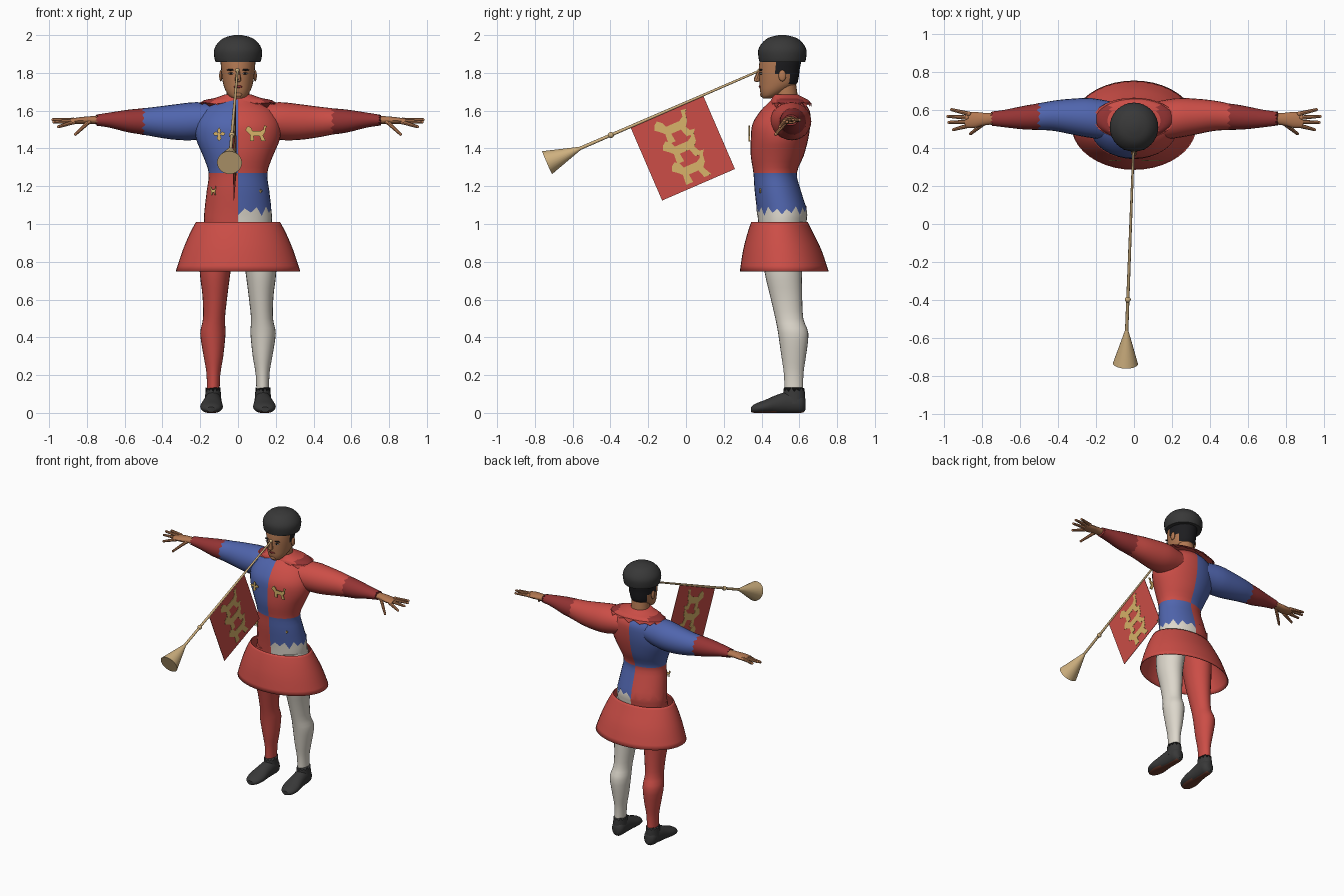
import bpy, bmesh, math
from mathutils import Matrix, Vector

default_cube = bpy.data.objects.get("Cube")
if default_cube:
    bpy.data.objects.remove(default_cube, do_unlink=True)

COLOURS = {
    "red_cloth": (.60, .075, .062), "dark_red_cloth": (.30, .034, .034),
    "blue_cloth": (.08, .13, .42), "white_hose": (.72, .68, .60),
    "black_felt": (.04, .04, .04), "skin": (.45, .19, .085),
    "hair": (.012, .012, .014), "gold": (.68, .45, .14),
    "brass": (.64, .45, .22), "sole_brown": (.15, .045, .026),
}
MATERIALS = {}
for label, rgb in COLOURS.items():
    material = bpy.data.materials.new(label)
    material.use_nodes = True
    material.diffuse_color = (*rgb, 1)
    material.node_tree.nodes["Principled BSDF"].inputs["Base Color"].default_value = (*rgb, 1)
    MATERIALS[label] = material
parts = []


def finish(name, bm, paint):
    """Turn a bmesh into an object; paint is a colour name or a rule on a face."""
    bmesh.ops.recalc_face_normals(bm, faces=bm.faces)
    mesh = bpy.data.meshes.new(name)
    slots = []
    for face in bm.faces:
        label = paint if isinstance(paint, str) else paint(face)
        if label not in slots:
            slots.append(label)
            mesh.materials.append(MATERIALS[label])
        face.material_index = slots.index(label)
        face.smooth = True
    bm.to_mesh(mesh)
    bm.free()
    obj = bpy.data.objects.new(name, mesh)
    bpy.context.scene.collection.objects.link(obj)
    parts.append(obj)
    return obj


def smooth_rings(rings, steps):
    """Catmull-Rom interpolation between the given sections."""
    result = []
    for k in range(len(rings) - 1):
        a, b, c, d = (rings[max(0, min(j, len(rings) - 1))] for j in range(k - 1, k + 3))
        for s in range(steps):
            t = s / steps
            result.append([q + .5 * t * (r - p + t * (2*p - 5*q + 4*r - w + t * (3*(q - r) + w - p)))
                           for p, q, r, w in zip(a, b, c, d)])
    return result + [list(rings[-1])]


def loft(name, axis, rings, paint, count=32, steps=3, caps=True, zigzag=None, floor=False):
    """Skin elliptical sections (along, centre, centre, radius, radius) on an axis."""
    bm = bmesh.new()
    levels, rows = smooth_rings(rings, steps), []
    for along, c1, c2, r1, r2 in levels:
        row = []
        for i in range(count):
            angle = math.tau * i / count
            p, q = c1 + r1 * math.cos(angle), c2 + r2 * math.sin(angle)
            t = along
            for level, depth in (zigzag or {}).items():
                if abs(level - along) < .001:
                    t += depth * (1 if i % 2 else -1) * (1 + .5 * math.sin(i * 5))
            co = Vector({"X": (t, p, q), "Y": (p, t, q), "Z": (p, q, t)}[axis])
            if floor:
                co.z = max(co.z, 0)
            row.append(bm.verts.new(co))
        rows.append(row)
    station = {}
    for k in range(len(rows) - 1):
        for i in range(count):
            j = (i + 1) % count
            face = bm.faces.new((rows[k][i], rows[k][j], rows[k+1][j], rows[k+1][i]))
            station[face] = (levels[k][0] + levels[k+1][0]) / 2
    if caps:
        for row, level in ((rows[0], levels[0]), (rows[-1], levels[-1])):
            station[bm.faces.new(row)] = level[0]
    rule = paint if isinstance(paint, str) else lambda f: paint(station[f], f.calc_center_median(), f.normal)
    return finish(name, bm, rule)


def rod(bm, a, b, r1, r2, count=12):
    """Add a tapered rod between two points."""
    a, b = Vector(a), Vector(b)
    turn = (b - a).to_track_quat('Z', 'Y').to_matrix().to_4x4()
    bmesh.ops.create_cone(bm, cap_ends=True, segments=count, radius1=r1, radius2=r2,
                          depth=(b - a).length, matrix=Matrix.Translation((a + b) / 2) @ turn)


def ball(bm, centre, size):
    bmesh.ops.create_uvsphere(bm, u_segments=14, v_segments=9, radius=1,
                              matrix=Matrix.Translation(centre) @ Matrix.Diagonal((*size, 1)))


def plate(name, outline, matrix, size, paint, thickness=.006):
    """Extrude a flat outline into a thin plate centred on its plane."""
    bm = bmesh.new()
    base = bm.faces.new([bm.verts.new((x * size, y * size, -thickness / 2)) for x, y in outline])
    extruded = bmesh.ops.extrude_face_region(bm, geom=[base])["geom"]
    bmesh.ops.translate(bm, vec=(0, 0, thickness),
                        verts=[v for v in extruded if isinstance(v, bmesh.types.BMVert)])
    bm.transform(matrix)
    finish(name, bm, paint)


# Quartered torso with a ragged tunic hem over the hose
def torso_colour(z, centre, normal):
    right = centre.x < 0
    if z > 1.27:
        return "blue_cloth" if right else "red_cloth"
    if z > 1.07:
        return "red_cloth" if right else "blue_cloth"
    return "red_cloth" if right else "white_hose"


loft("torso", "Z", [(.9, 0, .51, .17, .12), (1.01, 0, .51, .18, .128), (1.07, 0, .508, .178, .132),
     (1.18, 0, .485, .165, .122), (1.27, 0, .472, .155, .115), (1.36, 0, .483, .185, .14),
     (1.45, 0, .495, .222, .152), (1.53, 0, .505, .225, .153), (1.6, 0, .525, .19, .13),
     (1.645, 0, .53, .12, .09), (1.67, 0, .525, .07, .065)], torso_colour, zigzag={1.07: .018})

# Ragged shoulder collar
loft("collar", "Z", [(1.63, 0, .555, .215, .11), (1.655, 0, .55, .18, .1), (1.668, 0, .54, .12, .085),
     (1.685, 0, .525, .072, .068)],
     lambda z, c, n: "dark_red_cloth" if abs(c.x) > .13 else "red_cloth", zigzag={1.63: .01})

# Flared skirt
skirt = loft("skirt", "Z", [(.75, 0, .52, .33, .235), (.86, 0, .51, .293, .208),
             (.95, 0, .5, .255, .175), (1.01, 0, .495, .223, .15)], "red_cloth", count=40, caps=False)
shell = skirt.modifiers.new("cloth_thickness", 'SOLIDIFY')
shell.thickness = .006

for side, sign in (("left", 1), ("right", -1)):
    # Sleeve with darker forearm
    upper = "red_cloth" if sign > 0 else "blue_cloth"
    sleeve = [(.1, .54, 1.55, .1, .085), (.22, .557, 1.545, .105, .1), (.32, .565, 1.54, .095, .095),
              (.42, .57, 1.54, .08, .082), (.5, .565, 1.543, .07, .07), (.58, .56, 1.545, .062, .06),
              (.68, .555, 1.55, .046, .04), (.75, .555, 1.55, .037, .029)]
    loft(side + "_arm", "X", [(sign * r[0], *r[1:]) for r in sleeve],
         lambda x, c, n: upper if abs(x) < .5 else "dark_red_cloth", count=24,
         zigzag={sign * .5: .008, sign * .75: .006})

    # Hand with spread fingers
    palm = [(.73, .555, 1.55, .03, .022), (.79, .552, 1.55, .033, .02),
            (.84, .548, 1.547, .042, .018), (.89, .546, 1.545, .038, .013)]
    loft(side + "_palm", "X", [(sign * r[0], *r[1:]) for r in palm], "skin", count=16)
    bm = bmesh.new()
    fingers = [(.87, .58, 1.55, .96, .602, 1.55), (.88, .56, 1.55, .98, .567, 1.552),
               (.88, .537, 1.545, .975, .535, 1.54), (.87, .518, 1.54, .95, .497, 1.515),
               (.79, .53, 1.54, .86, .475, 1.475)]
    for ax, ay, az, bx, by, bz in fingers:
        root, tip = Vector((sign * ax, ay, az)), Vector((sign * bx, by, bz))
        rod(bm, root, tip, .012, .008, 8)
        ball(bm, root, [.013] * 3)
        ball(bm, tip, [.008] * 3)
    finish(side + "_fingers", bm, "skin")

    # Leg in its own hose colour
    leg = [(1, .09, .51, .085, .115), (.88, .11, .515, .09, .112), (.75, .121, .515, .082, .1),
           (.62, .122, .53, .066, .085), (.5, .127, .547, .058, .074), (.42, .133, .568, .067, .08),
           (.3, .13, .57, .052, .065), (.2, .13, .57, .036, .051), (.07, .132, .572, .034, .05)]
    loft(side + "_leg", "Z", [(z, sign * x, *rest) for z, x, *rest in leg],
         "white_hose" if sign > 0 else "red_cloth", count=24)

    # Shoe, brown underneath, and its ragged cuff
    shoe = [(.632, .13, .045, .018, .03), (.61, .13, .05, .042, .052), (.55, .132, .055, .046, .06),
            (.48, .136, .045, .052, .05), (.42, .14, .033, .06, .036), (.37, .142, .024, .048, .026),
            (.345, .143, .018, .022, .014)]
    loft(side + "_shoe", "Y", [(y, sign * x, *rest) for y, x, *rest in shoe],
         lambda y, c, n: "sole_brown" if c.z < .006 else "black_felt", count=24, floor=True)
    cuff = [(.05, .132, .57, .046, .06), (.09, .132, .572, .042, .058), (.122, .132, .572, .04, .056)]
    loft(side + "_shoe_cuff", "Z", [(z, sign * x, *rest) for z, x, *rest in cuff],
         "black_felt", count=24, zigzag={.122: .009})


# Neck, head with cropped hair, and face details
def head_colour(z, centre, normal):
    behind = centre.y > .545 and z > 1.745
    temple = z > 1.79 and centre.y > .47
    return "hair" if behind or temple else "skin"


loft("neck", "Z", [(1.6, 0, .53, .07, .065), (1.67, 0, .53, .062, .062), (1.76, 0, .52, .06, .06)],
     "skin", count=24)
loft("head", "Z", [(1.665, 0, .427, .022, .02), (1.677, 0, .442, .045, .042), (1.705, 0, .465, .065, .073),
     (1.74, 0, .487, .078, .098), (1.78, 0, .492, .085, .105), (1.82, 0, .494, .089, .108),
     (1.87, 0, .5, .092, .11), (1.92, 0, .5, .08, .1)], head_colour)
bm = bmesh.new()
rod(bm, (0, .374, 1.762), (0, .39, 1.815), .017, .008, 8)
ball(bm, (0, .376, 1.762), (.017, .016, .011))
ball(bm, (0, .404, 1.685), (.022, .012, .014))
for sign in (1, -1):
    ball(bm, (sign * .091, .51, 1.785), (.009, .02, .03))
finish("nose_chin_and_ears", bm, "skin")
for label, z, width, height, colour in (("eyes", 1.797, .012, .006, "hair"),
                                        ("eye_whites", 1.797, .016, .004, "white_hose"),
                                        ("eyebrows", 1.816, .024, .005, "hair")):
    bm = bmesh.new()
    for sign in (1, -1):
        ball(bm, (sign * .037, .397, z), (width, .009, height))
    finish(label, bm, colour)
bm = bmesh.new()
ball(bm, (0, .394, 1.727), (.024, .009, .007))
finish("lips", bm, "dark_red_cloth")

# Rounded felt hat
loft("hat", "Z", [(1.858, 0, .51, .119, .121), (1.88, 0, .51, .125, .126), (1.92, 0, .51, .127, .128),
     (1.955, 0, .51, .11, .11), (1.985, 0, .51, .075, .075), (2, 0, .51, .02, .02)], "black_felt")

# Long trumpet with knob and closed bell
mouth, end = Vector((-.003, .39, 1.812)), Vector((-.045, -.735, 1.325))
neck_point, knob = mouth.lerp(end, .845), mouth.lerp(end, .7)
bm = bmesh.new()
rod(bm, mouth, neck_point, .006, .009)
rod(bm, mouth, mouth.lerp(end, .012), .013, .006)
rod(bm, neck_point, end, .009, .066, 28)
ball(bm, knob, [.016] * 3)
finish("trumpet", bm, "brass")

# Emblem outlines: a walking beast and a three-petalled flower
beast = [(-1, .3), (-.9, .55), (-.7, .7), (-.45, .5), (-.35, .25), (.4, .25), (.65, .4), (.7, .75),
         (1, .7), (.85, .5), (.8, .1), (.6, -.15), (.85, -.65), (.45, -.65), (.3, -.2), (-.25, -.2),
         (-.2, -.65), (-.6, -.65), (-.55, -.1), (-.75, .1)]
petal = [(0, 1), (.25, .6), (.14, .12), (.45, .4), (.85, .15), (.7, -.2), (.2, -.12), (.32, -.6), (0, -1)]
flower = petal + [(-x, y) for x, y in petal[-2:0:-1]]

# Banner hanging from the trumpet, with three beasts showing on both sides
along = (mouth - end).normalized()
face_normal = along.cross(Vector((0, 0, 1))).normalized()
down = along.cross(face_normal).normalized()
if down.z > 0:
    down = -down
frame = Matrix((along, -down, along.cross(-down))).transposed().to_4x4()
centre = mouth.lerp(end, .438) + down * .216
square = [(-1, -1), (1, -1), (1, 1), (-1, 1)]
plate("banner", square, Matrix.Translation(centre) @ frame, .21, "red_cloth", .003)
for place, offset in (("top", -.115), ("middle", 0), ("bottom", .12)):
    plate("banner_beast_" + place, beast, Matrix.Translation(centre + down * offset) @ frame,
          .1, "gold", .007)

# Tunic emblems
upright = Matrix.Rotation(math.pi / 2, 4, 'X')
for name, outline, spot, size in (("chest_flower", flower, (-.1, .335, 1.475), .037),
                                  ("chest_beast", beast, (.097, .335, 1.478), .058),
                                  ("hip_flower", flower, (.12, .393, 1.175), .012)):
    plate(name, outline, Matrix.Translation(spot) @ upright, size, "gold")
plate("hip_beast", [(x * .5, y) for x, y in beast],
      Matrix.Translation((-.132, .395, 1.175)) @ upright, .035, "gold")

# Smooth shading with sharp edges kept
bpy.ops.object.select_all(action='DESELECT')
for obj in parts:
    obj.select_set(True)
bpy.context.view_layer.objects.active = parts[0]
bpy.ops.object.shade_smooth_by_angle(angle=math.radians(40))
